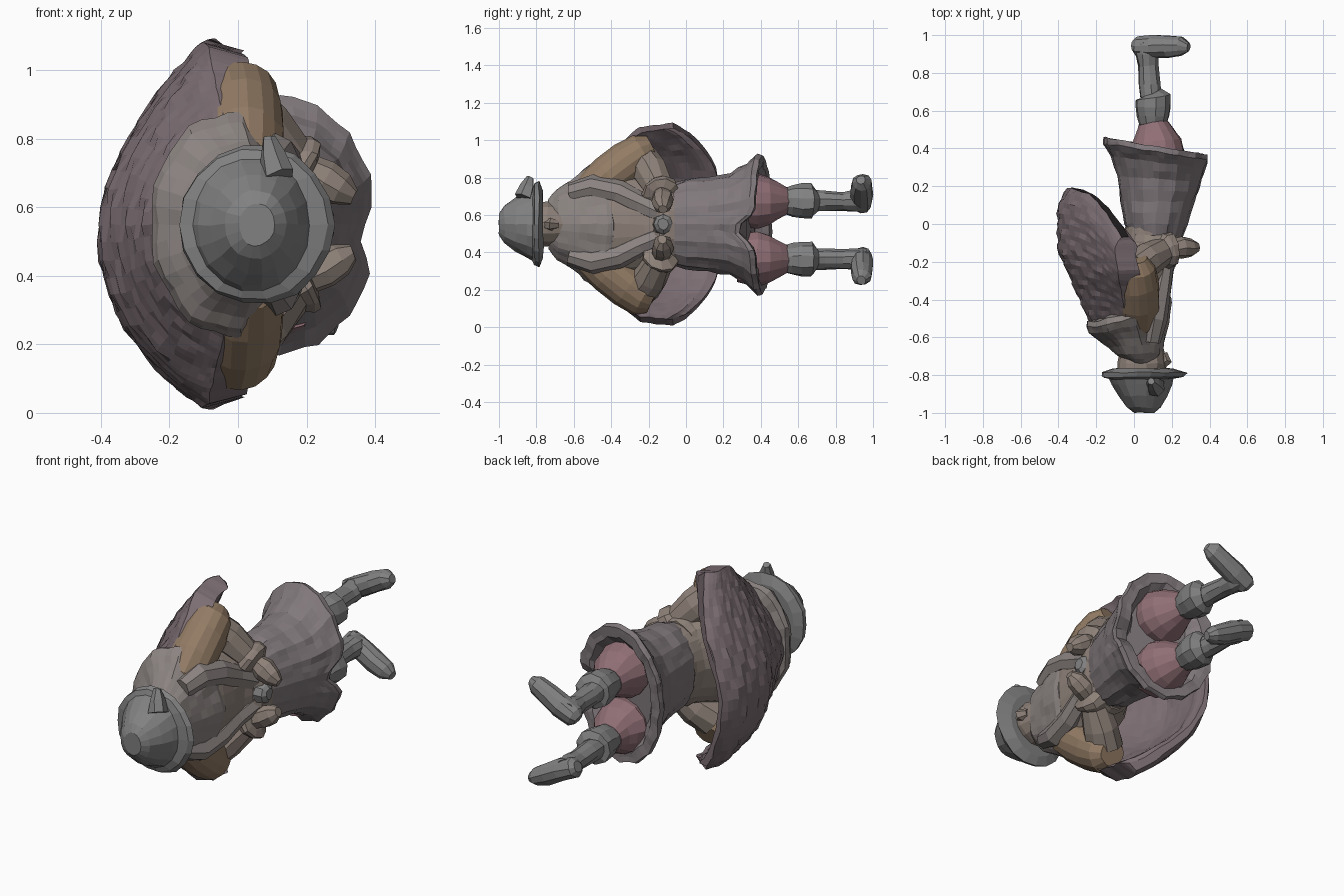
import bpy, bmesh, math
from mathutils import Vector, noise

if "Cube" in bpy.data.objects:
    bpy.data.objects.remove(bpy.data.objects["Cube"])

C = 0.55      # mirror plane height of the lying figure


def paint(name, rgb):
    m = bpy.data.materials.new(name)
    m.diffuse_color = (*rgb, 1)
    m.use_nodes = True
    m.node_tree.nodes["Principled BSDF"].inputs["Base Color"].default_value = m.diffuse_color
    return m


STEEL = paint("steel", (0.22, 0.22, 0.22))
TAN = paint("tan", (0.27, 0.22, 0.19))
FUR = paint("fur", (0.26, 0.23, 0.22))
ORANGE = paint("orange", (0.29, 0.20, 0.13))
PLUM = paint("plum", (0.20, 0.155, 0.17))
CLOTH = paint("cloth", (0.22, 0.19, 0.20))
PINK = paint("pink", (0.28, 0.16, 0.18))


def finish(name, rings, mat, closed=True, caps=True, rough=0.008):
    """Skin a list of point rings, with a little surface roughness."""
    bm = bmesh.new()
    vs = []
    for r in rings:
        vs.append([bm.verts.new(p + noise.noise_vector(p * 17) * rough) for p in r])
    n = len(vs[0])
    for a, b in zip(vs, vs[1:]):
        for i in range(n if closed else n - 1):
            j = (i + 1) % n
            bm.faces.new((a[i], a[j], b[j], b[i]))
    if caps:
        bm.faces.new(vs[0])
        bm.faces.new(vs[-1])
    bmesh.ops.recalc_face_normals(bm, faces=bm.faces)
    me = bpy.data.meshes.new(name)
    bm.to_mesh(me)
    bm.free()
    me.materials.append(mat)
    ob = bpy.data.objects.new(name, me)
    bpy.context.collection.objects.link(ob)
    return ob


def loft(name, stations, mat, n=24, c=C, warp=None, sub=1, pleat=0.0, k=12):
    """Stations (y, x_back, x_front, half_height) joined along y."""
    dense = []
    for a, b in zip(stations, stations[1:]):
        dense += [[p + (q - p) * i / sub for p, q in zip(a, b)] for i in range(sub)]
    dense.append(stations[-1])
    rings = []
    for y, x0, x1, h in dense:
        ring = []
        for i in range(n):
            t = 2 * math.pi * i / n
            g = 1 + pleat * math.cos(k * t)
            p = Vector(((x0 + x1) / 2 + (x1 - x0) / 2 * g * math.cos(t), y, c + h * g * math.sin(t)))
            ring.append(warp(p) if warp else p)
        rings.append(ring)
    return finish(name, rings, mat)


def tube(name, path, mat, side=1, c=C, n=10):
    """Path of (x, y, z offset from the mirror plane, radius)."""
    pts = [Vector((x, y, c + side * z)) for x, y, z, r in path]
    rings = []
    for i, p in enumerate(pts):
        d = (pts[min(i + 1, len(pts) - 1)] - pts[max(i - 1, 0)]).normalized()
        u = d.orthogonal().normalized() if i == 0 else (u - d * u.dot(d)).normalized()
        v = d.cross(u)
        r = path[i][3]
        rings.append([p + r * (u * math.cos(2 * math.pi * k / n) + v * math.sin(2 * math.pi * k / n))
                      for k in range(n)])
    return finish(name, rings, mat)


# Helmet: pointed dome with a wide brim
loft("helmet", [(-1, .0, .11, .065), (-.97, -.04, .14, .1), (-.91, -.08, .175, .145),
                (-.85, -.12, .2, .18), (-.82, -.13, .21, .195), (-.81, -.17, .26, .22),
                (-.785, -.17, .28, .235), (-.765, -.12, .2, .18)], STEEL, n=18)
tube("helmet_crest", [(.12, -.87, .14, .05), (.1, -.85, .2, .04), (.09, -.83, .25, .02)], STEEL, n=6)

# Head, nose and neck
loft("head", [(-.8, -.09, .16, .12), (-.74, -.09, .17, .12), (-.68, -.08, .16, .11),
              (-.6, -.05, .14, .13)], TAN, n=14)
tube("nose", [(.13, -.75, 0, .03), (.165, -.72, 0, .035), (.15, -.69, 0, .025)], TAN, n=6)

# Torso
loft("torso", [(-.64, -.1, .14, .15), (-.52, -.18, .17, .25), (-.38, -.2, .19, .28),
               (-.22, -.14, .2, .26), (-.08, -.06, .24, .22), (.02, -.04, .27, .22)], TAN, sub=2)


# Fur mantle over the shoulders, longer at the front
def mantle_warp(p):
    f = max(0, min(1, (p.y + .7) / .15))
    s = max(0, min(1, (p.x + .2) / .35))
    return Vector((p.x, p.y + f * s * .13 * (1 - abs(p.z - C)), p.z))


loft("mantle", [(-.735, -.03, .11, .13), (-.69, -.1, .15, .19), (-.63, -.17, .17, .24),
                (-.58, -.24, .185, .3), (-.545, -.255, .195, .325), (-.515, -.25, .19, .315),
                (-.5, -.17, .15, .24)], FUR, n=36, warp=mantle_warp, sub=2, pleat=.025, k=9)

# Cape: thick bowed shell with feather rows, curved hem and rounded rim
outer, inner = [], []
N, M = 28, 32
for j in range(N + 1):
    v = j / N
    ro, ri = [], []
    for i in range(M + 1):
        t = 1.0 * math.sin((2 * i / M - 1) * math.pi / 2)
        a = abs(t)
        y = -.56 + (.19 - .26 * a ** 3.5 + .56) * v
        # half height follows a straight shoulder line, then levels off
        w = min(.25 + .84 * (y + .57), .52 + .12 * (y + .25), .55)
        xb = max(-.22 - .45 * (y + .56), -.41)
        curl = .05 * max(0, (v - .8) / .2) ** 2
        xe = -.04 - .09 * v
        ripple = .014 * ((v * 7 + (i % 4 < 2) * .5) % 1) * (1 - a ** 4)
        # the upper half falls away straighter than the lower half
        x = xb + (xe - xb) * a ** (1.6 if t > 0 else 2.3)
        depth = (.075 + .05 * a ** 3) * min(1, (1 - v) * 7 + .4)
        ro.append(Vector((x + curl - ripple + .01, y, C + w * t)))
        ri.append(Vector((x + curl + depth, y, C + (w - .03) * t)))
    outer.append(ro)
    inner.append(ri)
finish("cape", [o + list(reversed(q)) for o, q in zip(outer, inner)], PLUM)


# Skirt: pleated bell with slanted hem, split at the front, hollow underneath
def skirt_warp(p):
    f = max(0, min(1, (p.y - .1) / .3))
    y = p.y - f * .17 * (p.x - .1)
    if p.x > .1:
        y -= f * .09 * math.exp(-((p.z - .52) / .06) ** 2)
        return Vector((p.x - f * .05 * math.exp(-((p.z - .52) / .07) ** 2), y, p.z))
    return Vector((p.x, y, p.z))


loft("skirt", [(-.12, .0, .24, .2), (0, -.05, .28, .24), (.12, -.07, .32, .25),
               (.24, -.09, .36, .27), (.33, -.12, .385, .32), (.385, -.16, .405, .375),
               (.415, -.16, .405, .365), (.41, -.1, .34, .31), (.35, -.05, .3, .25)],
     CLOTH, n=48, warp=skirt_warp, sub=2, pleat=.014, k=16)

# Belt
loft("belt", [(-.17, -.05, .22, .22), (-.14, -.06, .25, .24), (-.09, -.06, .265, .245),
              (-.06, -.05, .26, .23)], TAN, n=20)
tube("buckle", [(.22, -.12, 0, .06), (.26, -.12, 0, .05), (.28, -.12, 0, .03)], STEEL, n=8)

for side, label in ((1, "left"), (-1, "right")):
    # Puffed sleeve, forearm and hand
    tube(label + "_sleeve", [(.02, -.54, .12, .07), (.02, -.5, .17, .11), (.015, -.41, .25, .12),
                             (.01, -.31, .33, .12), (.0, -.23, .385, .11), (.0, -.18, .41, .07)],
         ORANGE, side, n=16)
    tube(label + "_forearm", [(.0, -.24, .34, .1), (.07, -.19, .28, .095), (.14, -.15, .2, .08),
                              (.16, -.14, .18, .1), (.19, -.13, .16, .1), (.21, -.13, .15, .06)],
         TAN, side)
    tube(label + "_hand", [(.2, -.13, .16, .05), (.25, -.125, .13, .06), (.3, -.125, .1, .05),
                           (.335, -.125, .08, .025)], TAN, side, n=8)
    # Fur trim running down the chest
    tube(label + "_chest_trim", [(.09, -.62, .17, .05), (.11, -.5, .2, .065), (.13, -.36, .17, .065),
                                 (.15, -.24, .11, .06), (.18, -.12, .06, .06), (.22, .0, .05, .04)],
         FUR, side, n=8)
    # Breeches, knee guard, shin and foot
    tube(label + "_breeches", [(.12, .28, .15, .13), (.12, .38, .155, .15), (.12, .44, .155, .13),
                               (.11, .49, .155, .1), (.1, .54, .155, .075)], PINK, side, c=.52, n=14)
    tube(label + "_knee", [(.1, .52, .155, .07), (.1, .57, .155, .085), (.1, .62, .155, .095),
                           (.1, .67, .155, .095), (.09, .69, .155, .06)], STEEL, side, c=.52)
    tube(label + "_shin", [(.09, .66, .155, .058), (.08, .74, .155, .055), (.075, .84, .155, .052),
                           (.07, .9, .155, .06), (.06, .96, .155, .055)], STEEL, side, c=.52)
    tube(label + "_foot", [(.0, .94, .13, .03), (.02, .94, .14, .055), (.1, .94, .175, .06),
                           (.18, .94, .22, .058), (.25, .94, .255, .05), (.29, .935, .27, .025)],
         STEEL, side, c=.52)
